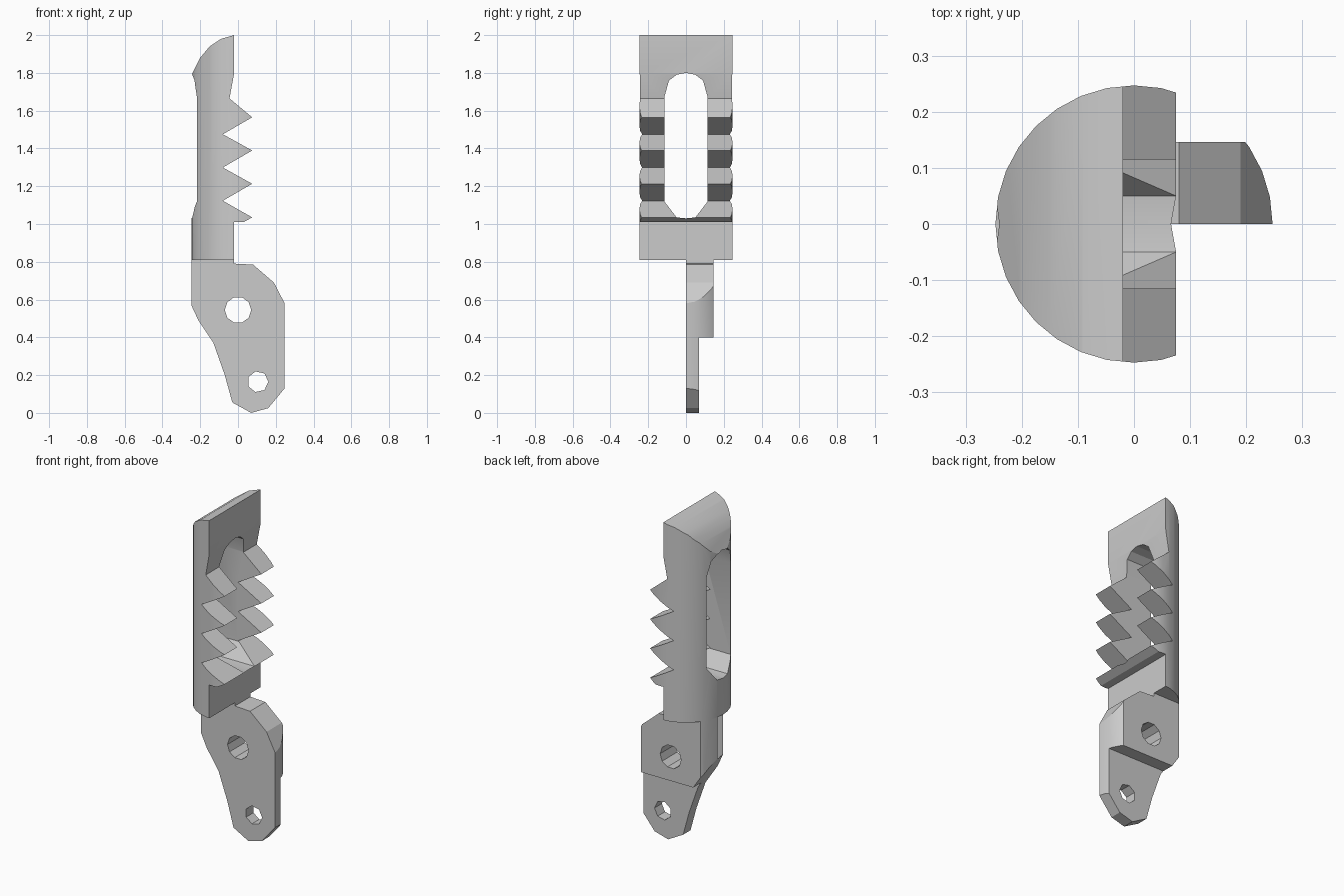
import bpy
import bmesh
import math
from mathutils import Vector

if "Cube" in bpy.data.objects:
    bpy.data.objects.remove(bpy.data.objects["Cube"], do_unlink=True)

RADIUS = 0.247

# Single plain metal colour
metal = bpy.data.materials.new("grey_metal")
metal.use_nodes = True
GREY = (0.6, 0.6, 0.6, 1)
metal.diffuse_color = GREY
metal.node_tree.nodes["Principled BSDF"].inputs["Base Color"].default_value = GREY


def extrude(name, points, direction):
    """Prism from a closed loop of 3D points."""
    bm = bmesh.new()
    face = bm.faces.new([bm.verts.new(p) for p in points])
    moved = bmesh.ops.extrude_face_region(bm, geom=[face])["geom"]
    verts = [g for g in moved if isinstance(g, bmesh.types.BMVert)]
    bmesh.ops.translate(bm, vec=Vector(direction), verts=verts)
    bmesh.ops.recalc_face_normals(bm, faces=bm.faces)
    mesh = bpy.data.meshes.new(name)
    bm.to_mesh(mesh)
    bm.free()
    mesh.materials.append(metal)
    obj = bpy.data.objects.new(name, mesh)
    bpy.context.collection.objects.link(obj)
    return obj


def side_plate(name, outline, y0, y1):
    return extrude(name, [(x, y0, z) for x, z in outline], (0, y1 - y0, 0))


def disc(cx, cy, r, sides):
    turn = 2 * math.pi / sides
    return [(cx + r * math.cos(i * turn), cy + r * math.sin(i * turn)) for i in range(sides)]


def cut(obj, cutter, operation="DIFFERENCE"):
    """Apply a boolean and discard the cutter."""
    cutter.hide_render = True
    mod = obj.modifiers.new("cut", "BOOLEAN")
    mod.operation = operation
    mod.solver = "EXACT"
    mod.object = cutter
    bpy.context.view_layer.objects.active = obj
    bpy.ops.object.modifier_apply(modifier=mod.name)
    bpy.data.objects.remove(cutter, do_unlink=True)


def round_off(obj):
    ring = [(x, y, -0.1) for x, y in disc(0, 0, RADIUS, 32)]
    cut(obj, extrude("round_cutter", ring, (0, 0, 2.3)), "INTERSECT")


# Toothed jaw: domed back, saw-tooth gripping face
outline = [(-0.26, 0.81), (-0.26, 1.77), (-0.24, 1.8), (-0.2, 1.88),
           (-0.15, 1.94), (-0.09, 1.98), (-0.02, 2.0), (-0.02, 1.8), (-0.045, 1.665)]
for i in range(3):
    z = 1.565 - 0.176 * i
    outline += [(0.075, z), (-0.08, z - 0.09)]
outline += [(0.075, 1.035), (0.03, 1.01), (-0.02, 1.01), (-0.02, 0.81)]
jaw = side_plate("toothed_jaw", outline, -0.3, 0.3)
round_off(jaw)

# Long window through the jaw
half = [(0, 1.03), (0.05, 1.035), (0.115, 1.12), (0.115, 1.67), (0.09, 1.76), (0.05, 1.79), (0, 1.8)]
slot = half + [(-y, z) for y, z in half[-2:0:-1]]
cut(jaw, extrude("slot_cutter", [(-0.5, y, z) for y, z in slot], (1, 0, 0)))

# Lever arm below the jaw, stepped thinner at its lower end
arm = [(-0.247, 0.81), (-0.02, 0.81), (-0.02, 0.79), (0.08, 0.785), (0.19, 0.69),
       (0.247, 0.58), (0.247, 0.13), (0.16, 0.025), (0.07, 0.0), (-0.03, 0.055),
       (-0.07, 0.2), (-0.13, 0.37), (-0.21, 0.49), (-0.247, 0.57)]
lever = side_plate("lever_arm", arm, 0, 0.146)
round_off(lever)
step = [(-0.4, -0.2), (0.4, -0.2), (0.4, 0.4), (-0.4, 0.4)]
cut(lever, side_plate("step_cutter", step, 0.07, 0.3))

# Pivot hole and lower pin hole
for x, z, r, sides in ((0, 0.545, 0.07, 10), (0.105, 0.165, 0.056, 7)):
    cut(lever, side_plate("hole_cutter", disc(x, z, r, sides), -0.2, 0.4))

# Smooth the curved faces, keep crisp edges
for obj in (jaw, lever):
    bpy.ops.object.select_all(action="DESELECT")
    obj.select_set(True)
    bpy.context.view_layer.objects.active = obj
    bpy.ops.object.shade_smooth_by_angle(angle=math.radians(20))
